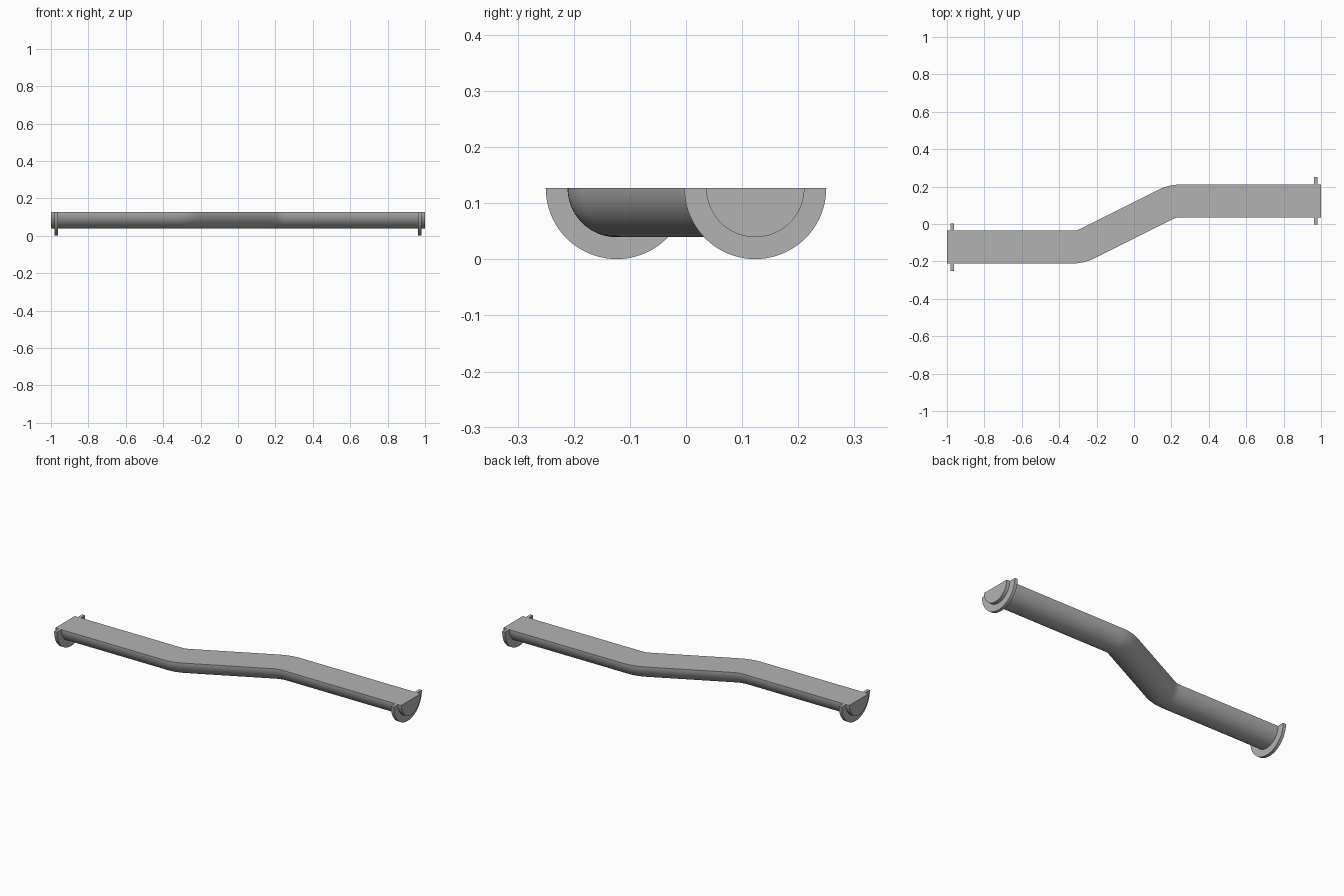
import bpy, bmesh
from math import sin, cos, pi, atan2
from mathutils import Vector

if "Cube" in bpy.data.objects:
    bpy.data.objects.remove(bpy.data.objects["Cube"], do_unlink=True)

TOP, PIPE_R, FLANGE_R = 0.127, 0.0875, 0.1265
OFFSET, BEND_R, SHIFT = 0.1235, 0.18, -0.04
ANGLE = atan2(1, 2)
SEG = 40

grey = bpy.data.materials.new("plain grey")
grey.use_nodes = True
colour = (0.45, 0.45, 0.45, 1)
grey.diffuse_color = colour
grey.node_tree.nodes["Principled BSDF"].inputs["Base Color"].default_value = colour


def half_circle(r):
    """Lower half circle as (across, up) pairs."""
    return [(r * cos(pi + pi * i / SEG), r * sin(pi * i / SEG) * -1) for i in range(SEG + 1)]


def sweep(name, section, stations):
    """Loft a closed section along (x, y, heading) stations and cap the ends."""
    bm = bmesh.new()
    rings = [[bm.verts.new((x - a * sin(h), y + a * cos(h), TOP + u)) for a, u in section]
             for x, y, h in stations]
    n = len(section)
    for r0, r1 in zip(rings, rings[1:]):
        for i in range(n):
            j = (i + 1) % n
            bm.faces.new((r0[i], r0[j], r1[j], r1[i]))
    bm.faces.new(rings[0])
    bm.faces.new(rings[-1][::-1])
    bmesh.ops.recalc_face_normals(bm, faces=bm.faces)
    mesh = bpy.data.meshes.new(name)
    bm.to_mesh(mesh)
    bm.free()
    mesh.materials.append(grey)
    ob = bpy.data.objects.new(name, mesh)
    bpy.context.collection.objects.link(ob)
    bpy.ops.object.select_all(action='DESELECT')
    ob.select_set(True)
    bpy.context.view_layer.objects.active = ob
    bpy.ops.object.shade_smooth_by_angle(angle=pi / 6)
    return ob


# Offset half pipe: straight, bend, slanted run, bend back, straight
tangent = BEND_R * (1 - cos(ANGLE)) / sin(ANGLE)
corner = OFFSET / (sin(ANGLE) / cos(ANGLE))
start = SHIFT - corner - tangent
steps = 12
arc = []
for i in range(steps + 1):
    h = ANGLE * i / steps
    arc.append((start + BEND_R * sin(h), -OFFSET + BEND_R * (1 - cos(h)), h))
mirrored = [(2 * SHIFT - x, -y, h) for x, y, h in reversed(arc)]
path = [(-1, -OFFSET, 0)] + arc + mirrored + [(1, OFFSET, 0)]
sweep("half_pipe", half_circle(PIPE_R), path)

# Half ring flange near each end
ring = half_circle(FLANGE_R) + half_circle(PIPE_R)[::-1]
for side, name in ((-1, "right_flange"), (1, "left_flange")):
    x, y = side * 0.971, side * OFFSET
    sweep(name, ring, [(x - 0.009, y, 0), (x + 0.009, y, 0)])
